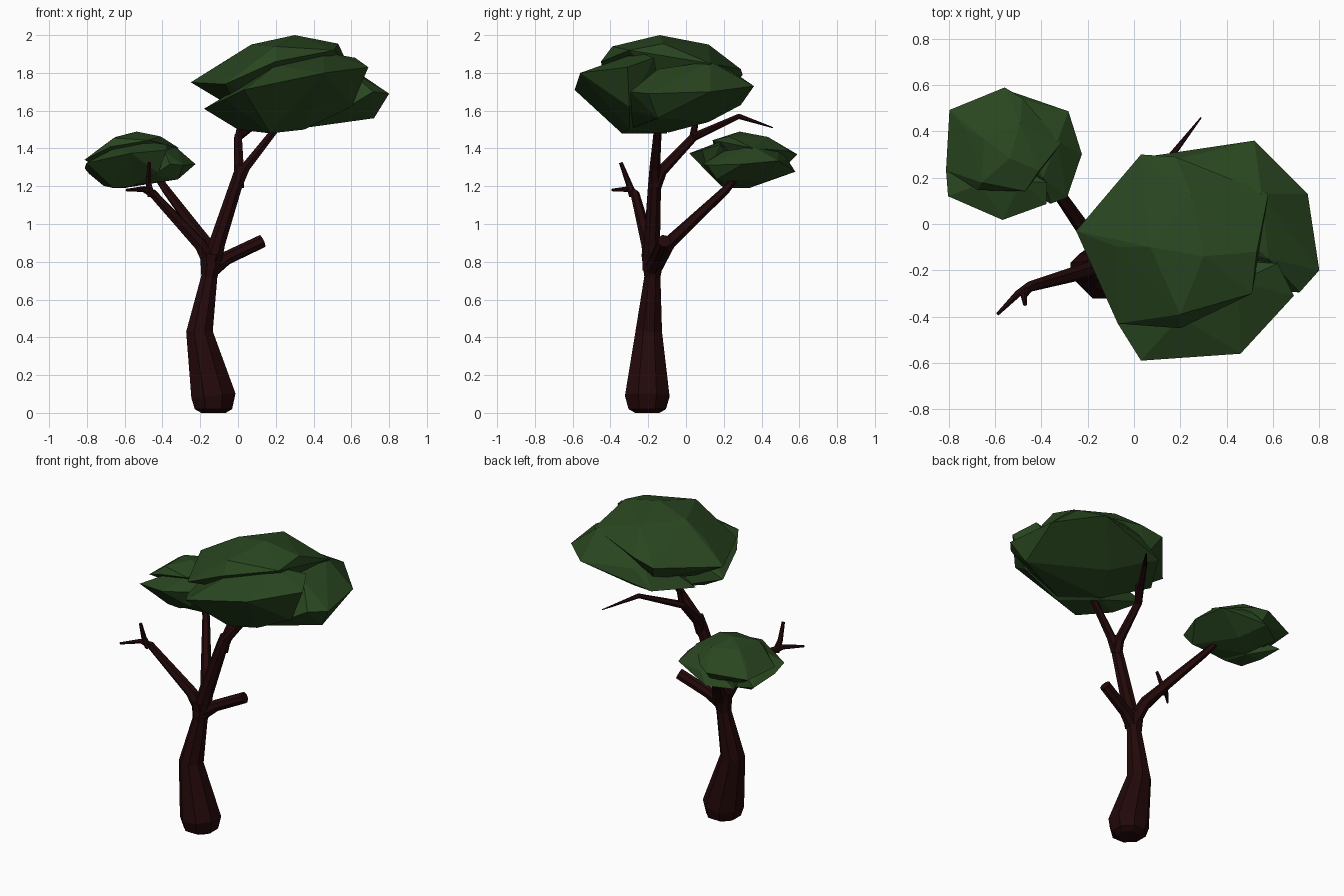
import bpy, bmesh, math
from mathutils import Vector, Matrix


def material(name, rgb):
    m = bpy.data.materials.new(name)
    m.diffuse_color = (*rgb, 1)
    return m


BARK = material("dark_bark", (0.0165, 0.0025, 0.0028))
LEAF = material("deep_green", (0.022, 0.061, 0.014))


def add_object(name, mesh, mat):
    ob = bpy.data.objects.new(name, mesh)
    bpy.context.collection.objects.link(ob)
    mesh.materials.clear()
    mesh.materials.append(mat)
    return ob


def limb(name, path, sides=8):
    """Faceted tapering tube through (x, y, z, radius) points."""
    bm = bmesh.new()
    pts = [Vector(p[:3]) for p in path]
    rings = []
    for i, p in enumerate(pts):
        t = Vector()
        if i > 0:
            t += (p - pts[i - 1]).normalized()
        if i < len(pts) - 1:
            t += (pts[i + 1] - p).normalized()
        q = Vector((0, 0, 1)).rotation_difference(t.normalized())
        ring = []
        for k in range(sides):
            a = math.tau * (k + 0.5) / sides
            off = Vector((math.cos(a), math.sin(a), 0)) * path[i][3]
            ring.append(bm.verts.new(p + q @ off))
        rings.append(ring)
    for lo, hi in zip(rings, rings[1:]):
        for k in range(sides):
            j = (k + 1) % sides
            bm.faces.new((lo[k], lo[j], hi[j], hi[k]))
    bm.faces.new(rings[0][::-1])
    bm.faces.new(rings[-1])
    bmesh.ops.recalc_face_normals(bm, faces=bm.faces)
    me = bpy.data.meshes.new(name)
    bm.to_mesh(me)
    bm.free()
    return add_object(name, me, BARK)


def lobe(name, points):
    """Convex faceted clump of leaves."""
    bm = bmesh.new()
    for p in points:
        bm.verts.new(p)
    bmesh.ops.convex_hull(bm, input=bm.verts)
    loose = [v for v in bm.verts if not v.link_faces]
    bmesh.ops.delete(bm, geom=loose, context='VERTS')
    bmesh.ops.recalc_face_normals(bm, faces=bm.faces)
    me = bpy.data.meshes.new(name)
    bm.to_mesh(me)
    bm.free()
    return add_object(name, me, LEAF)


# Trunk with a bend, and its limbs
limb("trunk", [(-0.13, -0.205, 0, 0.07), (-0.13, -0.205, 0.02, 0.107),
               (-0.13, -0.205, 0.09, 0.127), (-0.204, -0.197, 0.43, 0.076),
               (-0.152, -0.178, 0.72, 0.046), (-0.14, -0.175, 0.84, 0.066)])
limb("main_branch", [(-0.145, -0.18, 0.76, 0.055), (-0.11, -0.18, 0.90, 0.046),
                     (0.0, -0.165, 1.24, 0.036), (0.015, -0.16, 1.31, 0.026)])
limb("right_branch", [(0.0, -0.165, 1.22, 0.034), (0.04, -0.165, 1.30, 0.028),
                      (0.19, -0.15, 1.49, 0.021), (0.24, -0.145, 1.58, 0.016)], 6)
limb("reaching_branch", [(0.0, -0.165, 1.20, 0.036), (0.005, -0.13, 1.28, 0.03),
                         (0.0, 0.04, 1.46, 0.023), (0.15, 0.28, 1.57, 0.015),
                         (0.29, 0.46, 1.51, 0.003)], 6)
limb("reaching_twig", [(0.0, 0.035, 1.45, 0.02), (0.02, 0.06, 1.60, 0.013)], 6)
limb("front_branch", [(-0.14, -0.18, 0.78, 0.045), (-0.20, -0.20, 0.89, 0.036),
                      (-0.45, -0.27, 1.16, 0.024), (-0.50, -0.30, 1.185, 0.016),
                      (-0.59, -0.39, 1.18, 0.007)], 6)
limb("front_twig", [(-0.46, -0.28, 1.15, 0.022), (-0.475, -0.305, 1.22, 0.016),
                    (-0.47, -0.345, 1.325, 0.010)], 6)
limb("back_branch", [(-0.13, -0.17, 0.77, 0.045), (-0.17, -0.09, 0.90, 0.035),
                     (-0.38, 0.21, 1.18, 0.023), (-0.45, 0.29, 1.28, 0.015)], 6)
limb("cut_stub", [(-0.14, -0.18, 0.76, 0.045), (-0.06, -0.155, 0.82, 0.037),
                  (0.13, -0.115, 0.91, 0.036)])

# Crown: three overlapping clumps merged into one stepped shell
crown = lobe("large_crown", [
    (-0.25, -0.03, 1.75), (-0.07, -0.43, 1.74), (-0.07, -0.1, 1.86),
    (0.07, -0.1, 1.95), (0.30, -0.14, 2.0), (0.53, -0.12, 1.955),
    (0.2, -0.39, 1.94), (0.25, 0.12, 1.95), (0.03, 0.30, 1.79),
    (0.18, 0.29, 1.82), (0.20, -0.45, 1.86), (0.51, -0.3, 1.92),
    (0.58, 0.13, 1.85), (0.0, -0.1, 1.60), (0.1, 0.2, 1.66), (0.4, 0, 1.6)])
front_lobe = lobe("front_lobe", [
    (0.69, -0.31, 1.83), (0.46, -0.56, 1.80), (0.03, -0.59, 1.71),
    (-0.07, -0.43, 1.66), (-0.18, -0.13, 1.61), (0, -0.2, 1.50),
    (0.17, -0.34, 1.48), (0.17, -0.1, 1.48), (0.35, -0.3, 1.50),
    (0.6, -0.3, 1.62), (0.62, -0.17, 1.88), (0.2, -0.4, 1.84),
    (0.45, -0.25, 1.91)])
right_lobe = lobe("right_lobe", [
    (0.80, -0.20, 1.69), (0.72, -0.15, 1.56), (0.75, 0.13, 1.70),
    (0.52, 0.36, 1.73), (0.18, 0.28, 1.74), (0.05, 0.29, 1.63),
    (0.3, 0.12, 1.54), (0.18, -0.09, 1.485), (0.36, -0.28, 1.51),
    (0.55, 0.13, 1.86), (0.58, -0.15, 1.82), (0.2, 0.2, 1.84),
    (0.55, -0.29, 1.60), (-0.1, 0.04, 1.60), (0.715, -0.295, 1.70)])
for part in (front_lobe, right_lobe):
    mod = crown.modifiers.new("merge", 'BOOLEAN')
    mod.operation, mod.solver, mod.object = 'UNION', 'EXACT', part
deps = bpy.context.evaluated_depsgraph_get()
merged = bpy.data.meshes.new_from_object(crown.evaluated_get(deps))
crown.modifiers.clear()
crown.data = merged
for part in (front_lobe, right_lobe):
    bpy.data.objects.remove(part)

# Smaller crown: the same shell turned and scaled onto the back branch
small = merged.copy()
small.transform(Matrix.Translation((-0.547, 0.302, 1.34))
                @ Matrix.Rotation(math.radians(-27.5), 4, 'Z')
                @ Matrix.Diagonal((0.595, 0.595, 0.575, 1))
                @ Matrix.Translation((-0.27, 0.12, -1.74)))
add_object("small_crown", small, LEAF)
for me in (merged, small):
    me.materials.clear()
    me.materials.append(LEAF)
    me.polygons.foreach_set("material_index", [0] * len(me.polygons))
